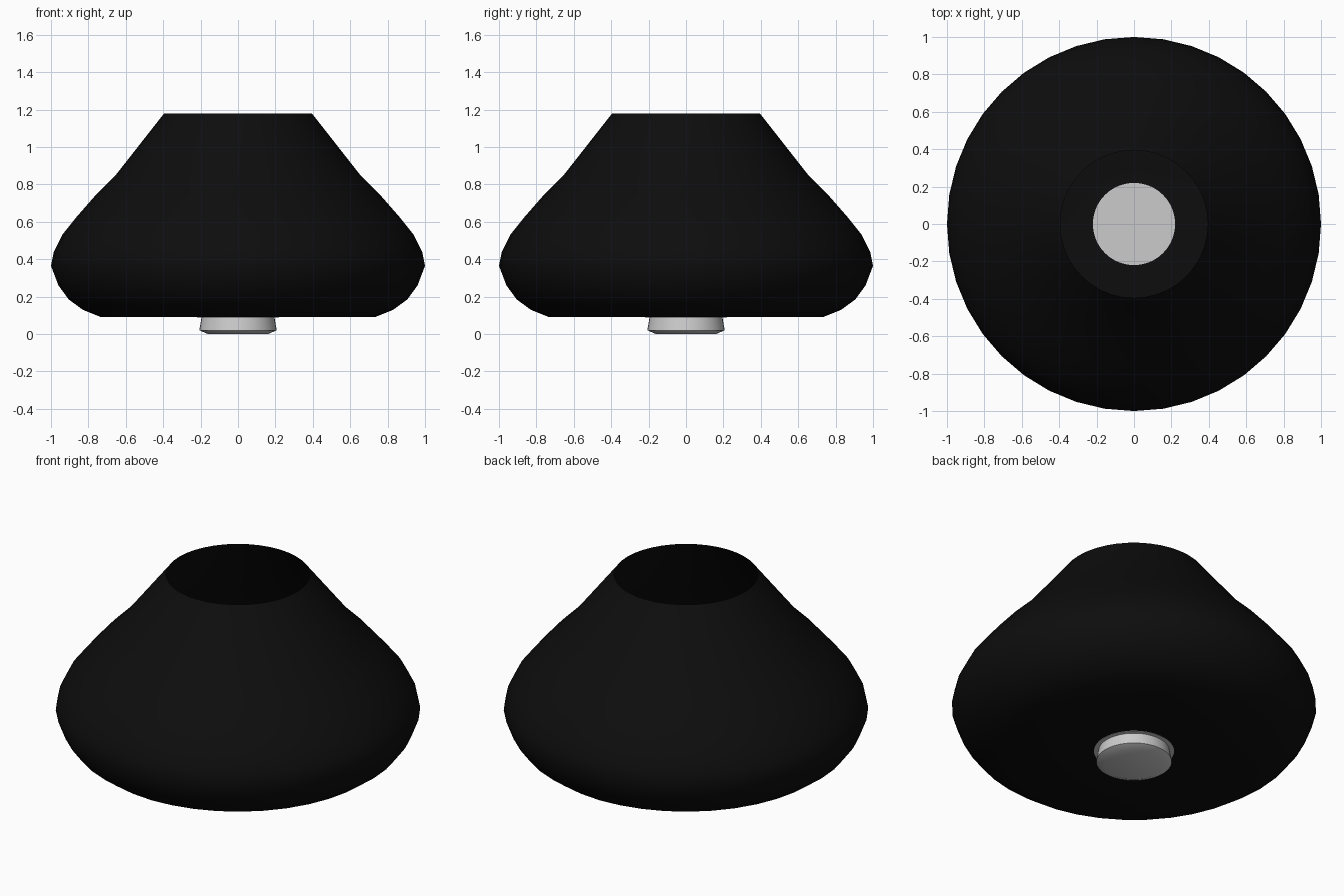
import bpy, bmesh, math

if "Cube" in bpy.data.objects:
    bpy.data.objects.remove(bpy.data.objects["Cube"])

SIDES = 40

def material(name, rgb):
    m = bpy.data.materials.new(name)
    m.diffuse_color = (*rgb, 1)
    m.use_nodes = True
    m.node_tree.nodes["Principled BSDF"].inputs["Base Color"].default_value = m.diffuse_color
    return m

def lathe(name, profile, mat):
    """Spin an (r, z) profile round z; r = 0 makes a closing pole."""
    bm = bmesh.new()
    rings = []
    for r, z in profile:
        if r == 0:
            rings.append([bm.verts.new((0, 0, z))] * SIDES)
        else:
            rings.append([bm.verts.new((r * math.cos(2 * math.pi * i / SIDES),
                                        r * math.sin(2 * math.pi * i / SIDES), z))
                          for i in range(SIDES)])
    for a, b in zip(rings, rings[1:]):
        for i in range(SIDES):
            j = (i + 1) % SIDES
            corners = list(dict.fromkeys((a[i], a[j], b[j], b[i])))
            bm.faces.new(corners)
    me = bpy.data.meshes.new(name)
    bm.to_mesh(me)
    bm.free()
    me.materials.append(mat)
    ob = bpy.data.objects.new(name, me)
    bpy.context.collection.objects.link(ob)
    bpy.ops.object.select_all(action='DESELECT')
    ob.select_set(True)
    bpy.context.view_layer.objects.active = ob
    bpy.ops.object.shade_smooth_by_angle(angle=math.radians(35))
    return ob

black = material("black", (0.004, 0.004, 0.004))
grey = material("light_grey", (0.6, 0.6, 0.6))

# hollow body: flat floor, bulging side, straight cone to the open top
lathe("shade_body", [(0.21, 0.09), (0.73, 0.09), (0.83, 0.13), (0.905, 0.185),
                     (0.96, 0.26), (1.0, 0.365), (0.985, 0.44), (0.94, 0.53),
                     (0.86, 0.63), (0.755, 0.75), (0.65, 0.855), (0.395, 1.18)], black)

# round foot plugged into the floor, with a thin collar seen from inside
lathe("foot", [(0, 0.004), (0.16, 0.0), (0.207, 0.02), (0.195, 0.088),
               (0.22, 0.088), (0.22, 0.093), (0, 0.093)], grey)
